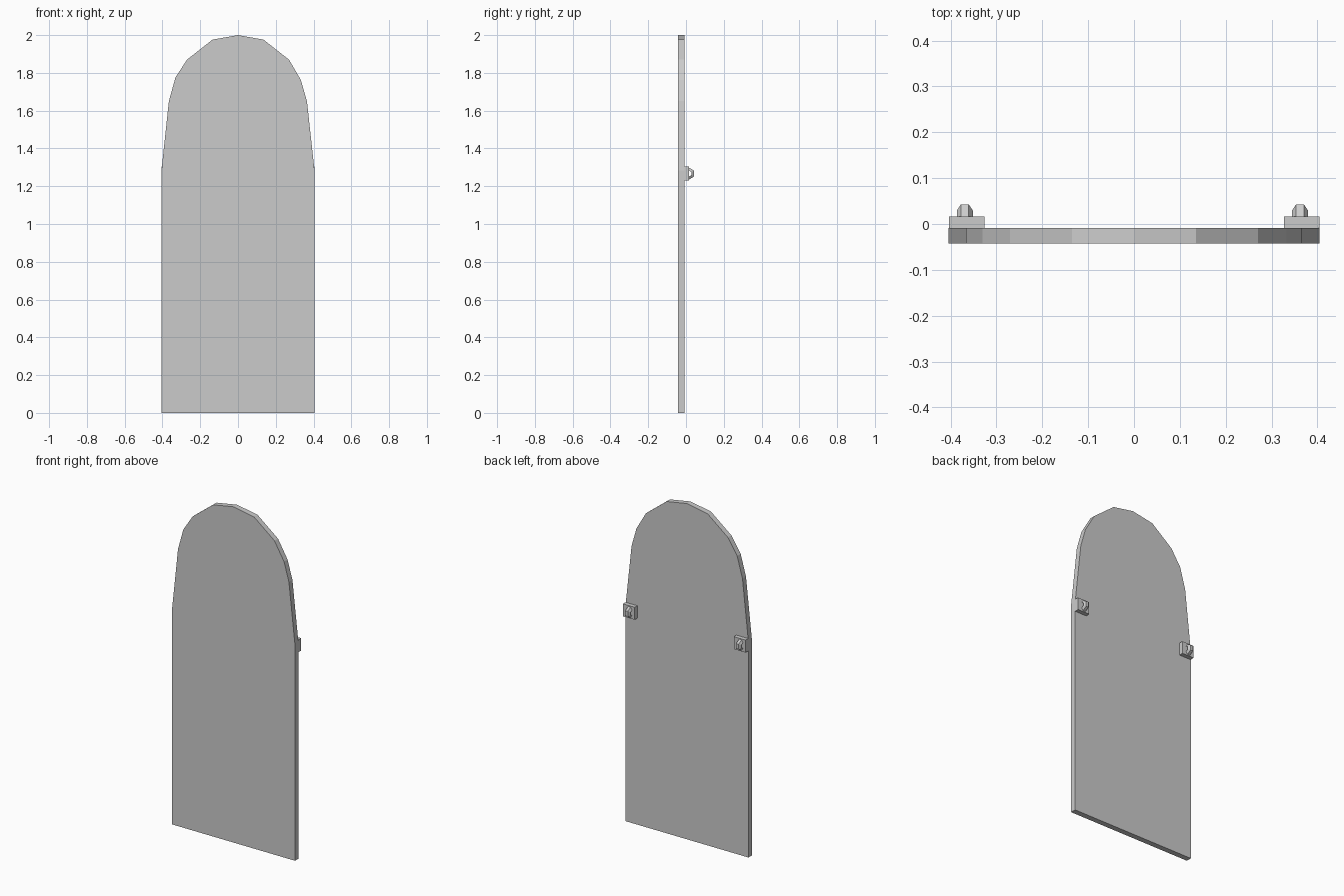
import bpy, math

if "Cube" in bpy.data.objects:
    bpy.data.objects.remove(bpy.data.objects["Cube"])


def make_object(name, verts, faces):
    mesh = bpy.data.meshes.new(name)
    mesh.from_pydata(verts, [], faces)
    mesh.update()
    obj = bpy.data.objects.new(name, mesh)
    bpy.context.collection.objects.link(obj)
    return obj


def prism(name, outline, y0, y1):
    """Extrude an x-z outline (counter-clockwise from the front) along y."""
    n = len(outline)
    verts = [(x, y, z) for y in (y0, y1) for x, z in outline]
    faces = [tuple(range(n)), tuple(reversed(range(n, 2 * n)))]
    faces += [(i, i + n, (i + 1) % n + n, (i + 1) % n) for i in range(n)]
    return make_object(name, verts, faces)


def half_ring(name, cx, cy, cz):
    """Half of a hexagonal eyelet, with bevelled outer edges."""
    section = [(-0.0175, 0.016), (-0.0085, 0.0315), (0.0085, 0.0315), (0.0175, 0.016)]
    verts = []
    for deg in (-90, -30, 30, 90):
        a = math.radians(deg)
        verts += [(cx + x, cy + r * math.cos(a), cz + r * math.sin(a)) for x, r in section]
    faces = [(0, 1, 2, 3), (15, 14, 13, 12)]
    for k in range(3):
        for i in range(4):
            j = (i + 1) % 4
            faces.append((4 * k + i, 4 * k + 4 + i, 4 * k + 4 + j, 4 * k + j))
    return make_object(name, verts, faces)


# Arched panel
arch = [(-0.405, 0), (0.405, 0), (0.405, 1.284), (0.365, 1.65), (0.333, 1.762),
        (0.27, 1.87), (0.135, 1.976), (0, 2), (-0.135, 1.976), (-0.27, 1.87),
        (-0.331, 1.776), (-0.366, 1.65), (-0.405, 1.284)]
prism("arched_panel", arch, -0.042, -0.009)

# Mounting blocks with eyelets on the back
for side, x in (("left", -0.365), ("right", 0.366)):
    w, z0, z1 = 0.039, 1.23, 1.304
    prism(side + "_mount_block", [(x - w, z0), (x + w, z0), (x + w, z1), (x - w, z1)],
          -0.009, 0.016)
    half_ring(side + "_eyelet", x - 0.004, 0.0155, 1.267)
